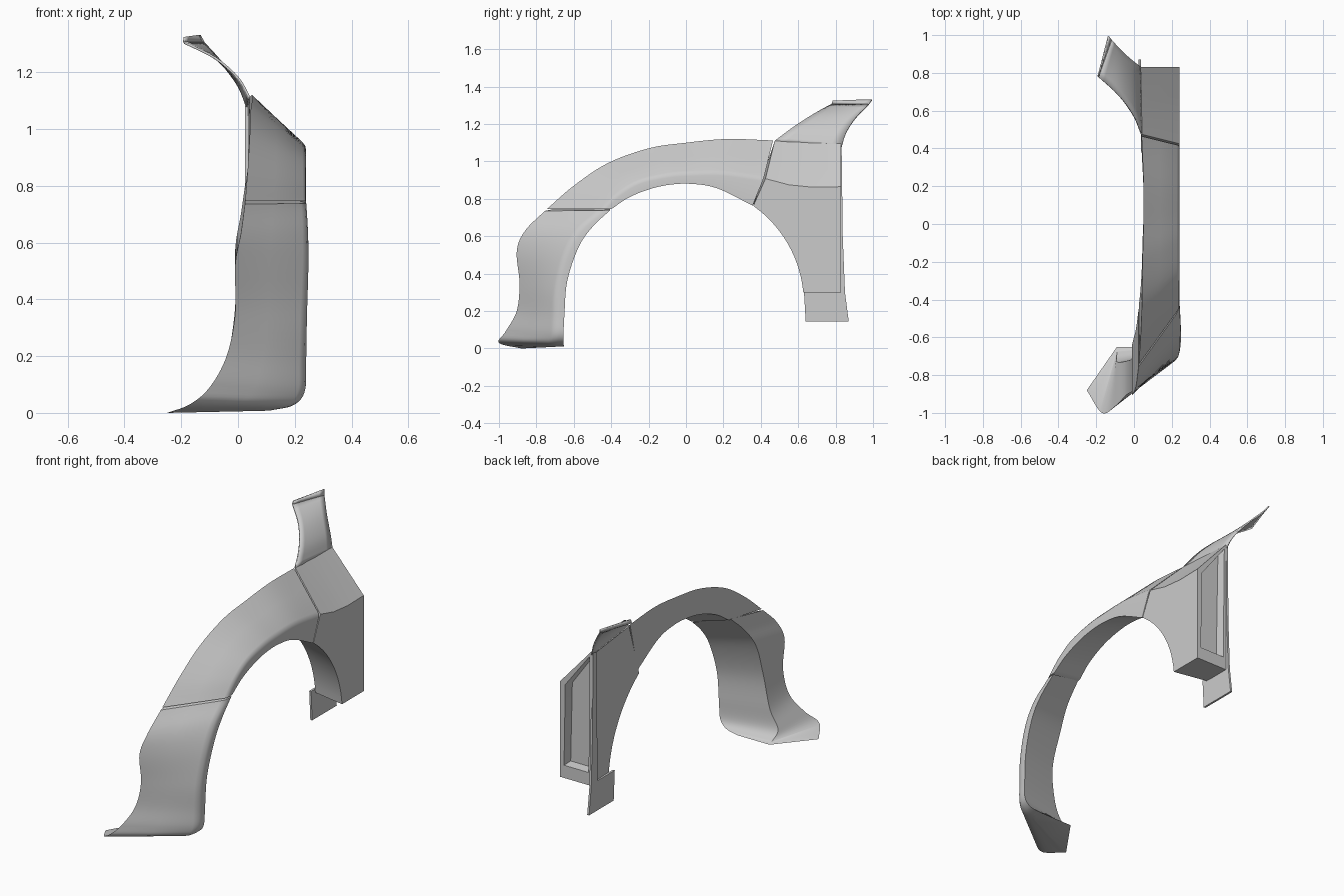
import bpy, bmesh, math
from mathutils import Vector as V

if "Cube" in bpy.data.objects:
    bpy.data.objects.remove(bpy.data.objects["Cube"])

CEN, R = V((0, -0.01, 0.24)), 0.64      # wheel arch centre and radius


def finish(name, bm, angle=35):
    bmesh.ops.remove_doubles(bm, verts=bm.verts, dist=1e-5)
    bmesh.ops.recalc_face_normals(bm, faces=bm.faces)
    me = bpy.data.meshes.new(name)
    bm.to_mesh(me)
    bm.free()
    ob = bpy.data.objects.new(name, me)
    bpy.context.collection.objects.link(ob)
    bpy.ops.object.select_all(action='DESELECT')
    ob.select_set(True)
    bpy.context.view_layer.objects.active = ob
    bpy.ops.object.shade_smooth_by_angle(angle=math.radians(angle))
    return ob


def spline(pts, t):
    """Catmull-Rom through pts, t in 0..len-1."""
    n = len(pts)
    i = min(int(t), n - 2)
    u = t - i
    b, c = pts[i], pts[i + 1]
    a = pts[i - 1] if i > 0 else 2 * b - c
    d = pts[i + 2] if i + 2 < n else 2 * c - b
    return 0.5 * (2 * b + (c - a) * u + (2 * a - 5 * b + 4 * c - d) * u * u
                  + (3 * b - a - 3 * c + d) * u ** 3)


def loft(bm, rows, closed=True, caps=True):
    vs = [[bm.verts.new(p) for p in r] for r in rows]
    n = len(vs[0])
    for r, s in zip(vs, vs[1:]):
        for j in range(n if closed else n - 1):
            k = (j + 1) % n
            bm.faces.new((r[j], r[k], s[k], s[j]))
    if caps:
        bm.faces.new(vs[0])
        bm.faces.new(vs[-1])


def flare(name, stations, off, rnd, t0, t1, steps):
    """Closed loft: body edge, rounded shoulder, arch lip, inner arch edge."""
    A = [V(s[:3]) for s in stations]
    B = [V(s[3:6]) for s in stations]
    C = [V((s[3], s[6], s[7])) for s in stations]
    D = []
    for a, c in zip(A, C):
        out = V((0, c.y - CEN.y, max(c.z - CEN.z, 0))).normalized() * off
        if c.z < 0.05:
            out *= max(0, c.z - 0.015) / 0.035
        D.append(V((max(a.x, -0.09), c.y, c.z)) + out)
    rows = []
    for i in range(steps + 1):
        t = t0 + (t1 - t0) * i / steps
        a, b, c, d = (spline(P, t) for P in (A, B, C, D))
        p = b + (a - b).normalized() * rnd
        q = b + (c - b).normalized() * min(rnd, 0.6 * (c - b).length)
        mid = p * 0.25 + b * 0.5 + q * 0.25
        rows.append([a, a.lerp(p, 0.5), p, mid, q, c, d])
    bm = bmesh.new()
    loft(bm, rows)
    return finish(name, bm)


# Front section: body edge xyz, shoulder xyz, arch lip yz, from the foot up
front = [
    (-.25, -.88, .0, .12, -.72, .008, -.65, .012),
    (-.17, -1.0, .03, .195, -.72, .027, -.655, .027),
    (-.10, -.965, .09, .235, -.71, .075, -.655, .075),
    (-.04, -.905, .20, .24, -.705, .18, -.65, .18),
    (-.01, -.89, .35, .243, -.695, .33, -.635, .36),
    (-.01, -.905, .52, .248, -.645, .51, -.575, .54),
    (.01, -.86, .63, .246, -.57, .64, -.50, .65),
    (.025, -.75, .74, .24, -.45, .742, -.40, .744)]
flare("front_flare", front, 0.075, 0.03, 0, 6.96, 40)

# Arch section over the wheel
arch = [
    front[-1],
    (.035, -.60, .87, .24, -.36, .83, -.31, .805),
    (.042, -.42, .99, .24, -.25, .895, -.20, .85),
    (.045, -.20, 1.07, .24, -.10, .93, -.09, .875),
    (.05, 0, 1.10, .24, .03, .94, .03, .88),
    (.05, .22, 1.12, .24, .20, .94, .17, .855),
    (.04, .47, 1.112, .24, .42, .91, .36, .762)]
flare("arch_flare", arch, 0.065, 0.018, 0.05, 5.98, 36)

# Rear section: block with slanted shoulder and recessed rear vent
bm = bmesh.new()
a0, a1 = math.acos(0.37 / R), math.asin(0.06 / R)


def arc(x, r):
    pts = []
    for i in range(15):
        a = a0 + (a1 - a0) * i / 14
        pts.append(bm.verts.new((x, CEN.y + r * math.cos(a), CEN.z + r * math.sin(a))))
    return pts


lip, inn = arc(.24, R), arc(.038, R + .04)
inn[-1].co.z = .3
top_in = [bm.verts.new(p) for p in ((.04, .475, 1.112), (.04, .65, 1.10), (.035, .83, 1.095))]
crease = [bm.verts.new((.24, y, z)) for y, z in ((.425, .908), (.55, .875), (.68, .862), (.83, .865))]
bot_out, bot_in = bm.verts.new((.24, .83, .3)), bm.verts.new((.03, .83, .3))
bm.faces.new(lip + [bot_out] + crease[::-1])
bm.faces.new(inn + [bot_in] + top_in[::-1])
bm.faces.new((top_in[0], top_in[1], crease[1], crease[0]))
bm.faces.new((top_in[1], crease[2], crease[1]))
bm.faces.new((top_in[1], top_in[2], crease[3], crease[2]))
bm.faces.new((lip[-1], bot_out, bot_in, inn[-1]))
bm.faces.new((lip[0], crease[0], top_in[0], inn[0]))
for i in range(14):
    bm.faces.new((lip[i], lip[i + 1], inn[i + 1], inn[i]))
vent = bm.faces.new((bot_out, crease[3], top_in[2], bot_in))
bmesh.ops.recalc_face_normals(bm, faces=bm.faces)
bmesh.ops.inset_individual(bm, faces=[vent], thickness=0.035)
for v in vent.verts:                       # taller sill under the opening
    if v.co.z < 0.4:
        v.co.z += 0.05
bmesh.ops.inset_individual(bm, faces=[vent], thickness=0.012, depth=-0.05)
finish("rear_flare", bm, 40)

# Body-side mounting panel with the tab below the block
bm = bmesh.new()
outline = [(.64, .145), (.87, .145), (.85, .3), (.838, .6), (.832, 1.09),
           (.80, 1.08), (.79, .32), (.63, .32)]
loft(bm, [[V((x, y, z)) for y, z in outline] for x in (.024, .036)])
finish("mounting_tab", bm)


def sheet(name, rows):
    bm = bmesh.new()
    loft(bm, rows, closed=False, caps=False)
    mod = finish(name, bm, 30).modifiers.new("thickness", 'SOLIDIFY')
    mod.thickness = 0.008
    mod.offset = 0


# Wing sweeping up and inwards to the pillar, with an upturned tip
lead = [V(p) for p in ((.04, .475, 1.11), (.0, .57, 1.18), (-.08, .68, 1.25), (-.19, .78, 1.305))]
trail = [V(p) for p in ((.033, .832, 1.075), (.003, .855, 1.15), (-.055, .905, 1.23), (-.12, .975, 1.303))]
rows = []
for i in range(13):
    a, b = spline(lead, i / 4), spline(trail, i / 4)
    rows.append([a.lerp(b, j / 6) for j in range(7)])
sheet("pillar_wing", rows)
tip_a, tip_b = V((-.188, .785, 1.325)), V((-.135, .995, 1.33))
sheet("wing_tip", [rows[-1], [tip_a.lerp(tip_b, j / 6) for j in range(7)]])
